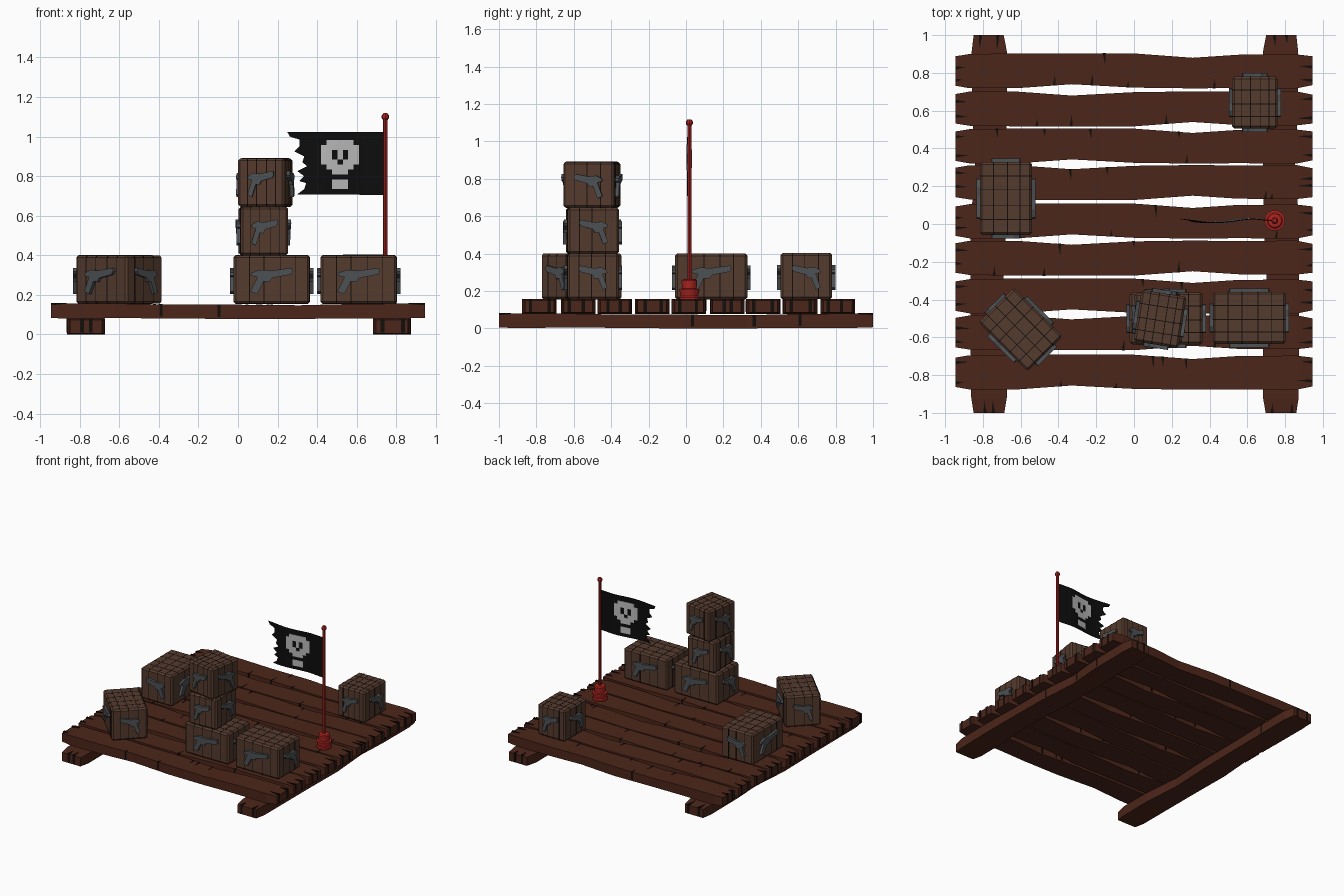
import bpy, bmesh, math, random
from mathutils import Matrix, Vector

if "Cube" in bpy.data.objects:
    bpy.data.objects.remove(bpy.data.objects["Cube"])

random.seed(4)


def material(name, r, g, b):
    m = bpy.data.materials.new(name)
    m.diffuse_color = (r, g, b, 1)
    m.use_nodes = True
    m.node_tree.nodes["Principled BSDF"].inputs["Base Color"].default_value = m.diffuse_color
    return m


PLANK = material("plank_wood", 0.072, 0.019, 0.010)
CRATE = material("crate_wood", 0.090, 0.043, 0.027)
DARK = material("dark_gap", 0.006, 0.004, 0.003)
IRON = material("iron", 0.075, 0.083, 0.09)
RED = material("red_paint", 0.40, 0.017, 0.013)
CLOTH = material("black_cloth", 0.004, 0.004, 0.004)
BONE = material("bone_white", 0.50, 0.50, 0.50)


def finish(name, bm, mat, M=Matrix()):
    bmesh.ops.recalc_face_normals(bm, faces=bm.faces)
    me = bpy.data.meshes.new(name)
    bm.to_mesh(me)
    bm.free()
    me.materials.append(mat)
    ob = bpy.data.objects.new(name, me)
    ob.matrix_world = M
    bpy.context.collection.objects.link(ob)
    return ob


def prism(bm, pts, d0, d1, M=Matrix()):
    """Extrude a 2D outline along local z from d0 to d1."""
    lo = [bm.verts.new(M @ Vector((x, y, d0))) for x, y in pts]
    hi = [bm.verts.new(M @ Vector((x, y, d1))) for x, y in pts]
    bm.faces.new(lo[::-1])
    bm.faces.new(hi)
    n = len(pts)
    for i in range(n):
        bm.faces.new((lo[i], lo[(i + 1) % n], hi[(i + 1) % n], hi[i]))


def frame(u, v, origin=(0, 0, 0)):
    u, v = Vector(u), Vector(v)
    M = Matrix((u, v, u.cross(v))).transposed().to_4x4()
    M.translation = Vector(origin)
    return M


# Worn plank: x, left edge, right edge, bottom, top at each station
STATIONS = [(-.945, -.078, .078, .003, .070), (-.87, -.091, .09, 0, .077),
            (-.62, -.091, .093, .002, .076), (-.33, -.070, .093, .001, .070),
            (0, -.088, .093, -.003, .070), (.31, -.092, .070, -.002, .067),
            (.55, -.090, .086, .001, .073), (.86, -.092, .088, .001, .076),
            (.945, -.075, .078, .004, .070)]


def station(x):
    for a, b in zip(STATIONS, STATIONS[1:]):
        if x <= b[0]:
            t = (x - a[0]) / (b[0] - a[0])
            return [p + (q - p) * t for p, q in zip(a, b)]
    return STATIONS[-1]


def plank(name, M):
    bm = bmesh.new()
    rings = [[bm.verts.new(c) for c in ((x, l, b), (x, r, b), (x, r, t), (x, l, t))]
             for x, l, r, b, t in STATIONS]
    for a, b in zip(rings, rings[1:]):
        for i in range(4):
            bm.faces.new((a[i], a[(i + 1) % 4], b[(i + 1) % 4], b[i]))
    bm.faces.new(rings[0])
    bm.faces.new(rings[-1])
    finish(name, bm, PLANK, M)
    # Splits along the long edges and in the end grain
    bm = bmesh.new()
    for k in range(5):
        x = random.uniform(-.8, .8)
        _, l, r, b, t = station(x)
        e, s = random.choice(((l, -1), (r, 1)))
        d = random.uniform(.03, .07)
        prism(bm, [(x - .008, e + s * .001), (x + .008, e + s * .001), (x + .004, e - s * d)],
              b + .01, t + .0015)
    for s in (-1, 1):
        for y in (-.04, .035):
            y += random.uniform(-.02, .02)
            prism(bm, [(s * .946, y - .009), (s * .946, y + .009),
                       (s * random.uniform(.86, .91), y + .004)], .008, .0775)
    finish(name + "_splits", bm, DARK, M)


# Deck: nine planks, alternately mirrored end to side
for i, y in enumerate((.81, .61, .412, .22, .015, -.18, -.382, -.575, -.785)):
    M = Matrix.Translation((0, y, .08)) @ Matrix.Diagonal((1, 1 if i % 2 == 0 else -1, 1, 1))
    plank(f"deck_plank_{i + 1}", M)

# Two bearers under the deck
for name, x, s in (("left_bearer", -.768, 1), ("right_bearer", .778, -1)):
    plank(name, Matrix.Translation((x, 0, .002)) @ Matrix.Rotation(math.pi / 2, 4, 'Z')
          @ Matrix.Diagonal((1.058, 1.04 * s, 1.02, 1)))

# Iron fitting outline as fractions of the crate face
FITTING = [(-.33, -.25), (-.22, -.30), (-.12, -.04), (-.03, -.05), (.01, .03), (.29, .10),
           (.33, .16), (.31, .24), (-.02, .18), (-.18, .20), (-.31, .14), (-.33, .08), (-.22, .05)]


def crate(name, x, y, z, rot, sx=.24, sy=.275, sz=.245):
    M = Matrix.Translation((x, y, z + sz / 2)) @ Matrix.Rotation(math.radians(rot), 4, 'Z')
    bm = bmesh.new()
    bmesh.ops.create_cube(bm, size=1, matrix=Matrix.Diagonal((sx, sy, sz, 1)))
    bmesh.ops.bevel(bm, geom=bm.edges[:], offset=.012, segments=1, affect='EDGES')
    finish(name, bm, CRATE, M)

    # Dark board seams wrapping the crate in both directions
    def ring(w):
        a, b, c = w / 2 + .001, sz / 2 + .001, .0115
        return [(a, c - b), (a, b - c), (a - c, b), (c - a, b),
                (-a, b - c), (-a, c - b), (c - a, -b), (a - c, -b)]
    bm = bmesh.new()
    for f in (-.29, -.10, .12, .31):
        prism(bm, ring(sy), f * sx - .0022, f * sx + .0022, frame((0, 1, 0), (0, 0, 1)))
    for f in (-.27, -.03, .24):
        prism(bm, ring(sx), f * sy - .0022, f * sy + .0022, frame((-1, 0, 0), (0, 0, 1)))
    finish(name + "_seams", bm, DARK, M)

    # One iron fitting on each side, mirrored on the short faces
    bm = bmesh.new()
    for u, w, o, flip in (((1, 0, 0), sx, (0, -sy / 2, 0), 1), ((-1, 0, 0), sx, (0, sy / 2, 0), 1),
                          ((0, 1, 0), sy, (sx / 2, 0, 0), -1), ((0, -1, 0), sy, (-sx / 2, 0, 0), -1)):
        prism(bm, [(a * w * flip * .85, b * sz) for a, b in FITTING], -.004, .018,
              frame(u, (0, 0, 1), o))
    finish(name + "_fittings", bm, IRON, M)


LONG = .385
crate("back_crate", .64, .643, .157, 0)
crate("left_crate", -.678, .135, .155, 90, LONG)
crate("angled_crate", -.60, -.558, .155, -45, .365, .262)
crate("stack_bottom_crate", .17, -.50, .155, 0, LONG)
crate("stack_middle_crate", .128, -.50, .40, 2.5)
crate("stack_top_crate", .138, -.503, .645, -9)
crate("right_crate", .61, -.497, .155, 0, LONG)


# Flagpole parts, turned from profiles
def lathe(name, prof, sides):
    bm = bmesh.new()
    rings = [[bm.verts.new((r * math.cos(i * math.tau / sides), r * math.sin(i * math.tau / sides), z))
              for i in range(sides)] for r, z in prof]
    for a, b in zip(rings, rings[1:]):
        for i in range(sides):
            j = (i + 1) % sides
            bm.faces.new((a[i], a[j], b[j], b[i]))
    bm.faces.new(rings[0])
    bm.faces.new(rings[-1])
    finish(name, bm, RED, Matrix.Translation((.745, .018, 0)))


lathe("pole_base", [(.055, .145), (.055, .165), (.048, .172), (.055, .205), (.055, .21),
                    (.04, .213), (.043, .255), (.036, .262), (.014, .264)], 14)
lathe("pole", [(.011, .2), (.011, 1.09)], 8)
lathe("pole_knob", [(.010, 1.082), (.019, 1.094), (.019, 1.106), (.010, 1.118)], 8)


# Flag: ragged outline bent into a gentle wave
def wave(bm):
    for v in bm.verts:
        t = (.735 - v.co.x) / .49
        v.co.y += .018 + .011 * math.sin(t * 6.5 + .4 + (v.co.z - .86) * 2) * min(1, t * 4)


FLAG = frame((1, 0, 0), (0, 0, 1))
bm = bmesh.new()
prism(bm, [(.742, 1.022), (.50, 1.022), (.25, 1.022), (.262, 1.0), (.31, .985), (.31, .95),
           (.285, .925), (.335, .90), (.325, .87), (.35, .85), (.30, .825), (.335, .80),
           (.31, .775), (.345, .765), (.335, .735), (.30, .708), (.742, .705)], -.002, .002, FLAG)
for k in range(12):
    bmesh.ops.bisect_plane(bm, geom=bm.verts[:] + bm.edges[:] + bm.faces[:],
                           plane_co=(.30 + k * .036, 0, 0), plane_no=(1, 0, 0))
wave(bm)
finish("flag", bm, CLOTH)

# Blocky skull on both faces of the flag
ROWS = [".#####.", "#######", "##.#.##", "##.#.##", "###.###", ".#####.", "..###..",
        ".......", "..###..", "..###.."]
CW, CH = .0273, .0248
bm = bmesh.new()
for r, row in enumerate(ROWS):
    for c, ch in enumerate(row):
        if ch == "#":
            x, z = .516 + (c - 3.5) * CW, .982 - r * CH
            prism(bm, [(x, z - CH), (x + CW, z - CH), (x + CW, z), (x, z)], -.0045, .0045, FLAG)
wave(bm)
finish("flag_skull", bm, BONE)
